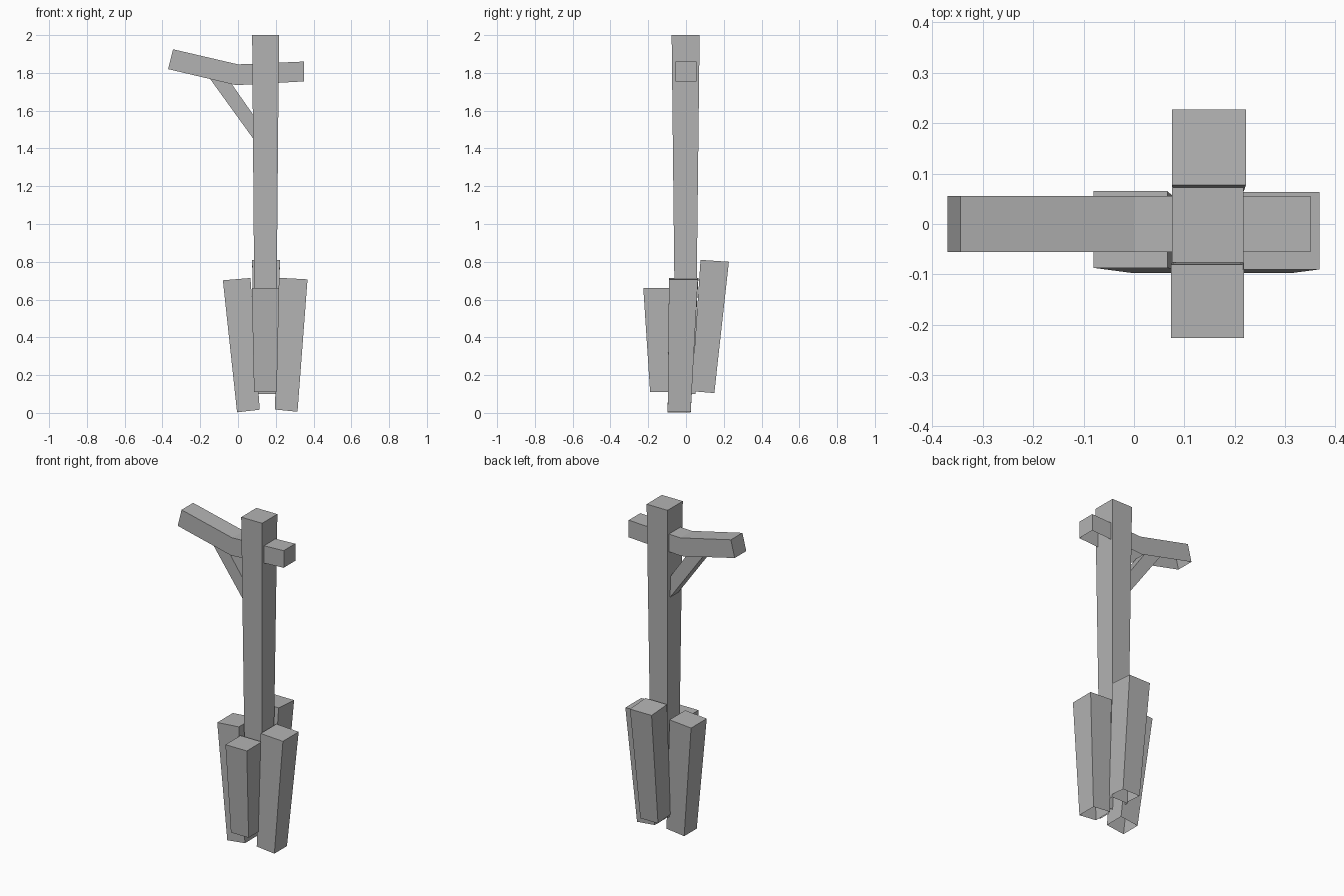
import bpy

cube = bpy.data.objects.get("Cube")
if cube:
    bpy.data.objects.remove(cube, do_unlink=True)

gray = bpy.data.materials.new("plain_gray")
gray.use_nodes = True
COLOR = (0.45, 0.45, 0.45, 1)
gray.diffuse_color = COLOR
gray.node_tree.nodes["Principled BSDF"].inputs["Base Color"].default_value = COLOR


def add_mesh(name, verts, faces):
    mesh = bpy.data.meshes.new(name)
    mesh.from_pydata(verts, [], faces)
    mesh.materials.append(gray)
    obj = bpy.data.objects.new(name, mesh)
    bpy.context.collection.objects.link(obj)
    return obj


def ring(x0, x1, y0, y1, z, tilt_x=0, tilt_y=0):
    """Rectangle whose height rises by the tilts towards +x and +y."""
    return [(x0, y0, z), (x1, y0, z + tilt_x),
            (x1, y1, z + tilt_x + tilt_y), (x0, y1, z + tilt_y)]


def post(name, bottom, top):
    """Tapered square timber, left open underneath."""
    sides = [(i, (i + 1) % 4, (i + 1) % 4 + 4, i + 4) for i in range(4)]
    return add_mesh(name, bottom + top, sides + [(4, 5, 6, 7)])


def beam(name, upper, lower, half, open_below=False):
    """Timber swept along x between an upper and a lower edge line."""
    n = len(upper)
    verts = [(x, y, z) for line in (upper, lower) for y in (-half, half)
             for x, z in line]
    a, b, c, d = 0, n, 2 * n, 3 * n  # upper front/back, lower front/back
    faces = [(a, b, d, c), (a + n - 1, c + n - 1, d + n - 1, b + n - 1)]
    for i in range(n - 1):
        j = i + 1
        faces += [(a + i, a + j, b + j, b + i),
                  (a + i, c + i, c + j, a + j),
                  (b + i, b + j, d + j, d + i)]
        if not open_below:
            faces.append((c + i, d + i, d + j, c + j))
    return add_mesh(name, verts, faces)


# Main upright
post("main_post", ring(.09, .2, -.055, .05, .1),
     ring(.075, .217, -.076, .072, 2))

# Four leaning stakes around the foot
post("front_stake", ring(.085, .205, -.19, -.07, .11),
     ring(.073, .218, -.226, -.08, .66))
post("back_stake", ring(.085, .205, .03, .15, .115, 0, -.01),
     ring(.075, .222, .077, .227, .81, 0, -.01))
post("left_stake", ring(.195, .315, -.097, .025, .018, -.012),
     ring(.217, .368, -.09, .063, .715, -.008))
post("right_stake", ring(-.005, .115, -.097, .025, .003, .014),
     ring(-.08, .066, -.087, .065, .702, .012))

# Bent cross arm and its diagonal brace
beam("cross_arm",
     [(-.344, 1.925), (0, 1.845), (.35, 1.86)],
     [(-.37, 1.82), (-.01, 1.735), (.35, 1.755)], .056, True)
beam("arm_brace",
     [(-.05, 1.765), (.1, 1.55)],
     [(-.16, 1.785), (.1, 1.425)], .04)
